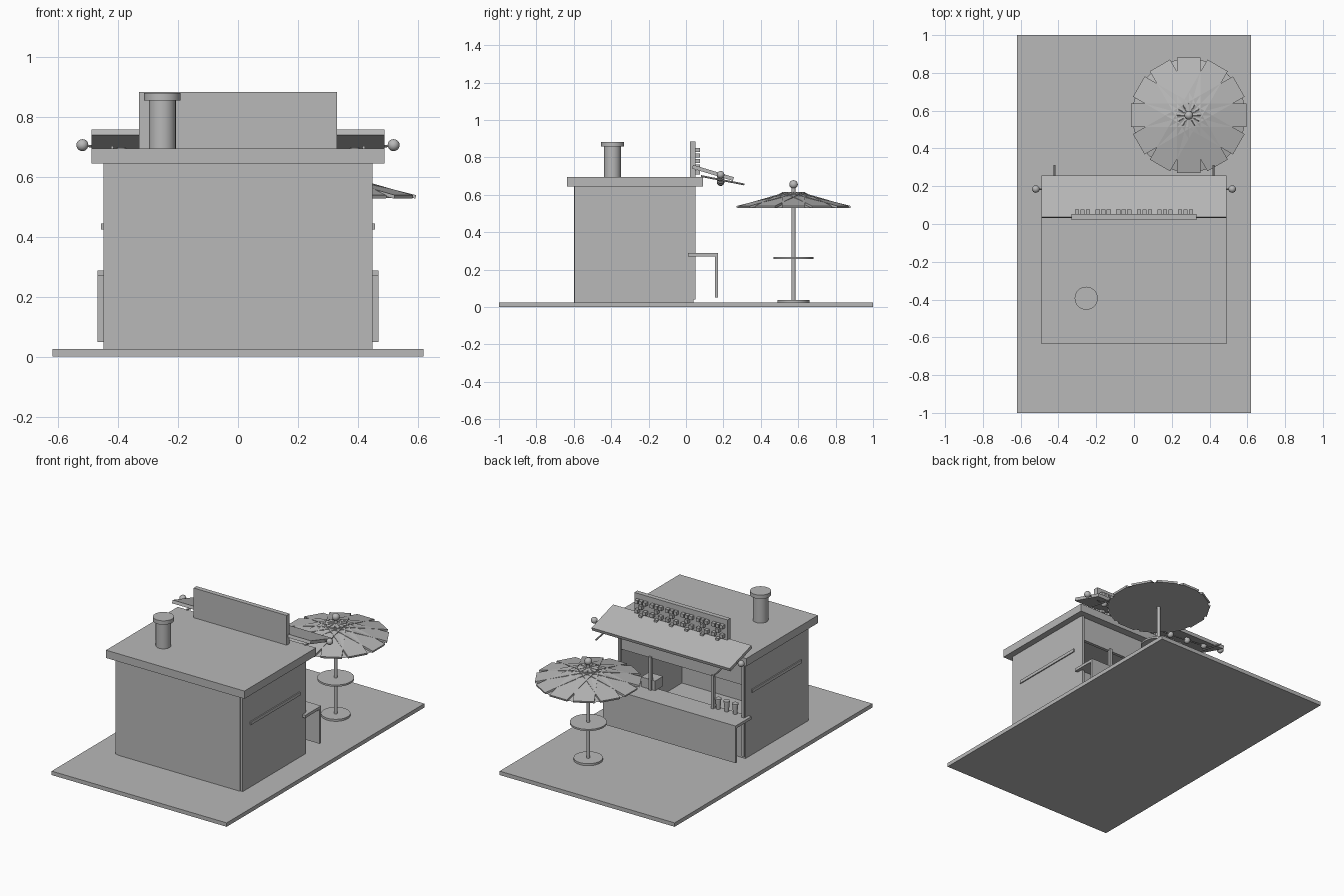
import bpy, bmesh
from math import pi, cos, sin, atan2
from mathutils import Vector, Matrix

cube = bpy.data.objects.get("Cube")
if cube:
    bpy.data.objects.remove(cube, do_unlink=True)

grey = bpy.data.materials.new("plain_grey")
grey.use_nodes = True
grey.diffuse_color = (0.48, 0.48, 0.48, 1)
grey.node_tree.nodes["Principled BSDF"].inputs["Base Color"].default_value = grey.diffuse_color


def finish(name, bm, smooth=False):
    mesh = bpy.data.meshes.new(name)
    bm.to_mesh(mesh)
    bm.free()
    mesh.materials.append(grey)
    obj = bpy.data.objects.new(name, mesh)
    bpy.context.collection.objects.link(obj)
    if smooth:
        bpy.ops.object.select_all(action='DESELECT')
        obj.select_set(True)
        bpy.context.view_layer.objects.active = obj
        bpy.ops.object.shade_smooth_by_angle(angle=pi / 5)
    return obj


def add_box(bm, x, y, z, turn=None):
    """Box from (min, max) pairs, optionally turned by a matrix."""
    size = Matrix.Diagonal((x[1] - x[0], y[1] - y[0], z[1] - z[0], 1))
    place = Matrix.Translation((sum(x) / 2, sum(y) / 2, sum(z) / 2))
    bmesh.ops.create_cube(bm, size=1, matrix=(turn or Matrix()) @ place @ size)


def box(name, x, y, z, turn=None):
    bm = bmesh.new()
    add_box(bm, x, y, z, turn)
    return finish(name, bm)


def rod(name, a, b, r1, r2=None, sides=32):
    """Cylinder or cone between two points."""
    a, b = Vector(a), Vector(b)
    d = b - a
    m = Matrix.Translation((a + b) / 2) @ d.to_track_quat('Z', 'Y').to_matrix().to_4x4()
    bm = bmesh.new()
    bmesh.ops.create_cone(bm, cap_ends=True, segments=sides, radius1=r1,
                          radius2=r1 if r2 is None else r2, depth=d.length, matrix=m)
    return finish(name, bm, True)


def ball(name, p, r):
    bm = bmesh.new()
    bmesh.ops.create_uvsphere(bm, u_segments=16, v_segments=10, radius=r,
                              matrix=Matrix.Translation(p))
    return finish(name, bm, True)


# Ground slab and kiosk shell
box("ground_slab", (-0.62, 0.62), (-1, 1), (0, 0.025))
box("front_wall", (-0.435, 0.435), (-0.6, -0.58), (0.025, 0.645))
box("floor", (-0.435, 0.435), (-0.58, 0.03), (0.025, 0.035))
box("roof", (-0.49, 0.49), (-0.635, 0.09), (0.645, 0.695))
box("serving_header", (-0.435, 0.435), (0.02, 0.04), (0.49, 0.645))
box("serving_lower_wall", (-0.435, 0.435), (0.02, 0.04), (0.025, 0.27))

# Parts mirrored on both sides
for side, s in (("left", 1), ("right", -1)):
    def span(a, b):
        return sorted((s * a, s * b))
    box(side + "_wall", span(0.435, 0.45), (-0.595, 0.04), (0.025, 0.645))
    box(side + "_wall_trim", span(0.45, 0.457), (-0.52, -0.02), (0.425, 0.445))
    box(side + "_corner_post", span(0.43, 0.447), (0.04, 0.052), (0.04, 0.645))
    box(side + "_window_post", span(0.212, 0.23), (0.03, 0.052), (0.285, 0.5))
    rod(side + "_awning_strut", (s * 0.42, 0.08, 0.7), (s * 0.42, 0.312, 0.655), 0.005, sides=8)

# Counter with hanging front panel
box("counter_top", (-0.47, 0.47), (0.01, 0.17), (0.27, 0.288))
box("counter_panel", (-0.47, 0.47), (0.155, 0.17), (0.05, 0.27))

# Items on the counter
for i in range(3):
    x = -0.25 - 0.06 * i
    rod("cup", (x, 0.03, 0.288), (x, 0.03, 0.345), 0.013, 0.017, 16)
    rod("cup_lid", (x, 0.03, 0.345), (x, 0.03, 0.355), 0.019, sides=16)
box("cash_register", (0.19, 0.29), (-0.04, 0.04), (0.288, 0.35))

# Sloping awning
slope = atan2(-0.065, 0.215)
tilt = Matrix.Translation((0, 0.035, 0.75)) @ Matrix.Rotation(slope, 4, 'X')
box("awning", (-0.49, 0.49), (0, 0.228), (-0.01, 0.01), tilt)

# Sagging string of bulbs
points = [Vector((x, 0.185, 0.667 + 0.04 * (x / 0.52) ** 2))
          for x in [0.52 * (i - 4) / 4 for i in range(9)]]
for p in points:
    ball("light_bulb", p, 0.02)
for a, b in zip(points, points[1:]):
    rod("light_wire", a, b, 0.004, sides=8)

# Rooftop board with checkered studs
box("roof_board", (-0.33, 0.33), (0.022, 0.052), (0.695, 0.885))
bm = bmesh.new()
for group in range(6):
    for col in range(3):
        for row in range(5):
            if (col + row) % 2 == 0 or row == 4:
                x = -0.272 + 0.109 * group + 0.029 * (col - 1)
                z = 0.72 + 0.03 * row
                add_box(bm, (x - 0.011, x + 0.011), (0.052, 0.076), (z - 0.011, z + 0.011))
finish("board_studs", bm)

# Chimney
cx, cy = -0.253, -0.393
rod("chimney", (cx, cy, 0.695), (cx, cy, 0.86), 0.045, sides=24)
rod("chimney_cap", (cx, cy, 0.857), (cx, cy, 0.882), 0.061)

# Parasol table
px, py = 0.29, 0.575
rod("parasol_base", (px, py, 0.025), (px, py, 0.038), 0.085)
rod("parasol_pole", (px, py, 0.038), (px, py, 0.64), 0.011, sides=16)
rod("table_top", (px, py, 0.257), (px, py, 0.268), 0.107)
rod("parasol_canopy", (px, py, 0.53), (px, py, 0.608), 0.3, 0.01, 48)
ball("parasol_finial", (px, py, 0.655), 0.023)

# Twelve canopy slats around the pole
bm = bmesh.new()
for i in range(12):
    turn = (Matrix.Translation((px, py, 0.608)) @ Matrix.Rotation(i * pi / 6, 4, 'Z')
            @ Matrix.Rotation(atan2(0.075, 0.3), 4, 'Y'))
    add_box(bm, (0.0, 0.313), (-0.062, 0.062), (-0.004, 0.008), turn)
finish("canopy_slats", bm)
